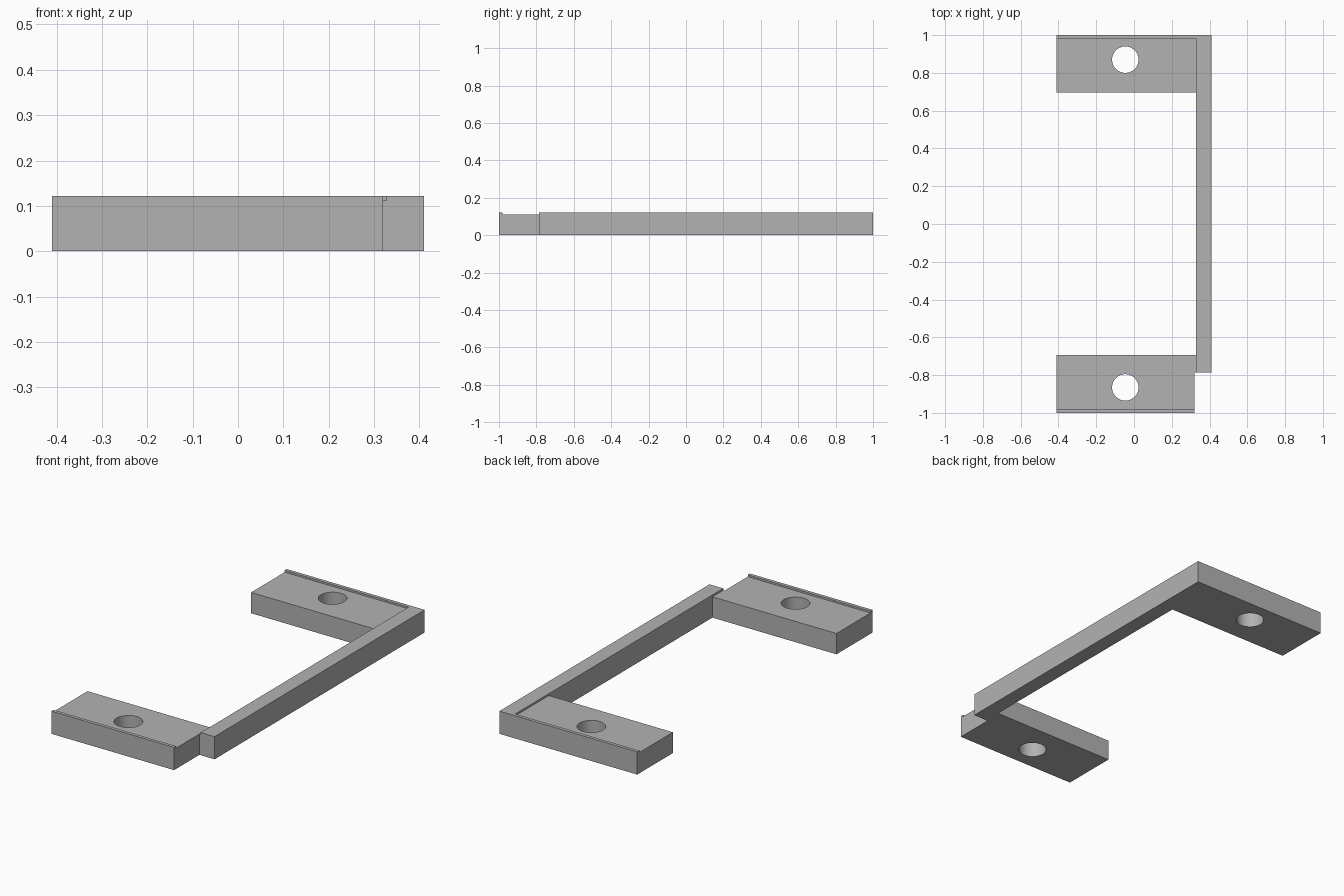
import bpy
import bmesh
from mathutils import Matrix, Vector

cube = bpy.data.objects.get("Cube")
if cube:
    bpy.data.objects.remove(cube, do_unlink=True)

grey = bpy.data.materials.new("plain_grey")
grey.use_nodes = True
colour = (0.45, 0.45, 0.45, 1)
grey.diffuse_color = colour
grey.node_tree.nodes["Principled BSDF"].inputs["Base Color"].default_value = colour

LEFT, RIGHT = -0.41, 0.41
RAIL_X = 0.328
TOP, PAD_TOP = 0.122, 0.112


def finish(name, bm):
    bmesh.ops.recalc_face_normals(bm, faces=bm.faces)
    mesh = bpy.data.meshes.new(name)
    bm.to_mesh(mesh)
    bm.free()
    mesh.materials.append(grey)
    obj = bpy.data.objects.new(name, mesh)
    bpy.context.collection.objects.link(obj)
    return obj


def extrude(name, points, offset):
    bm = bmesh.new()
    face = bm.faces.new([bm.verts.new(p) for p in points])
    result = bmesh.ops.extrude_face_region(bm, geom=[face])
    verts = [v for v in result["geom"] if isinstance(v, bmesh.types.BMVert)]
    bmesh.ops.translate(bm, verts=verts, vec=Vector(offset))
    return finish(name, bm)


def mounting_pad(name, side, inner, hole_y, right):
    # Slab with a thin raised lip along its outer edge
    outer, lip = side, side * 0.982
    profile = [(inner, 0), (outer, 0), (outer, TOP), (lip, TOP),
               (lip, PAD_TOP), (inner, PAD_TOP)]
    pad = extrude(name, [(LEFT, y, z) for y, z in profile], (right - LEFT, 0, 0))

    # Round screw hole
    bm = bmesh.new()
    bmesh.ops.create_cone(bm, cap_ends=True, segments=48, radius1=0.07,
                          radius2=0.07, depth=0.5,
                          matrix=Matrix.Translation((-0.046, hole_y, 0)))
    cutter = finish("hole_cutter", bm)
    cutter.hide_render = True
    cut = pad.modifiers.new("screw_hole", "BOOLEAN")
    cut.operation = "DIFFERENCE"
    cut.solver = "EXACT"
    cut.object = cutter
    bpy.context.view_layer.objects.active = pad
    bpy.ops.object.modifier_apply(modifier=cut.name)
    bpy.data.objects.remove(cutter, do_unlink=True)

    # Smooth only the hole wall
    for poly in pad.data.polygons:
        n = poly.normal
        poly.use_smooth = abs(n.z) < 0.1 and poly.area < 0.005
    for edge in pad.data.edges:
        a, b = (pad.data.vertices[i].co for i in edge.vertices)
        edge.use_edge_sharp = abs(a.z - b.z) < 0.001
    return pad


# Mounting pads at both ends
mounting_pad("back_pad", 1, 0.697, 0.87, RAIL_X)
mounting_pad("front_pad", -1, -0.693, -0.865, 0.32)

# Long rail and the short web joining it to the front pad
END = -0.785
extrude("side_rail", [(RAIL_X, END, 0), (RIGHT, END, 0), (RIGHT, 1, 0), (RAIL_X, 1, 0)],
        (0, 0, TOP))
extrude("front_web", [(0.32, END, 0), (RAIL_X, END, 0), (RAIL_X, -0.693, 0), (0.32, -0.693, 0)],
        (0, 0, PAD_TOP))
